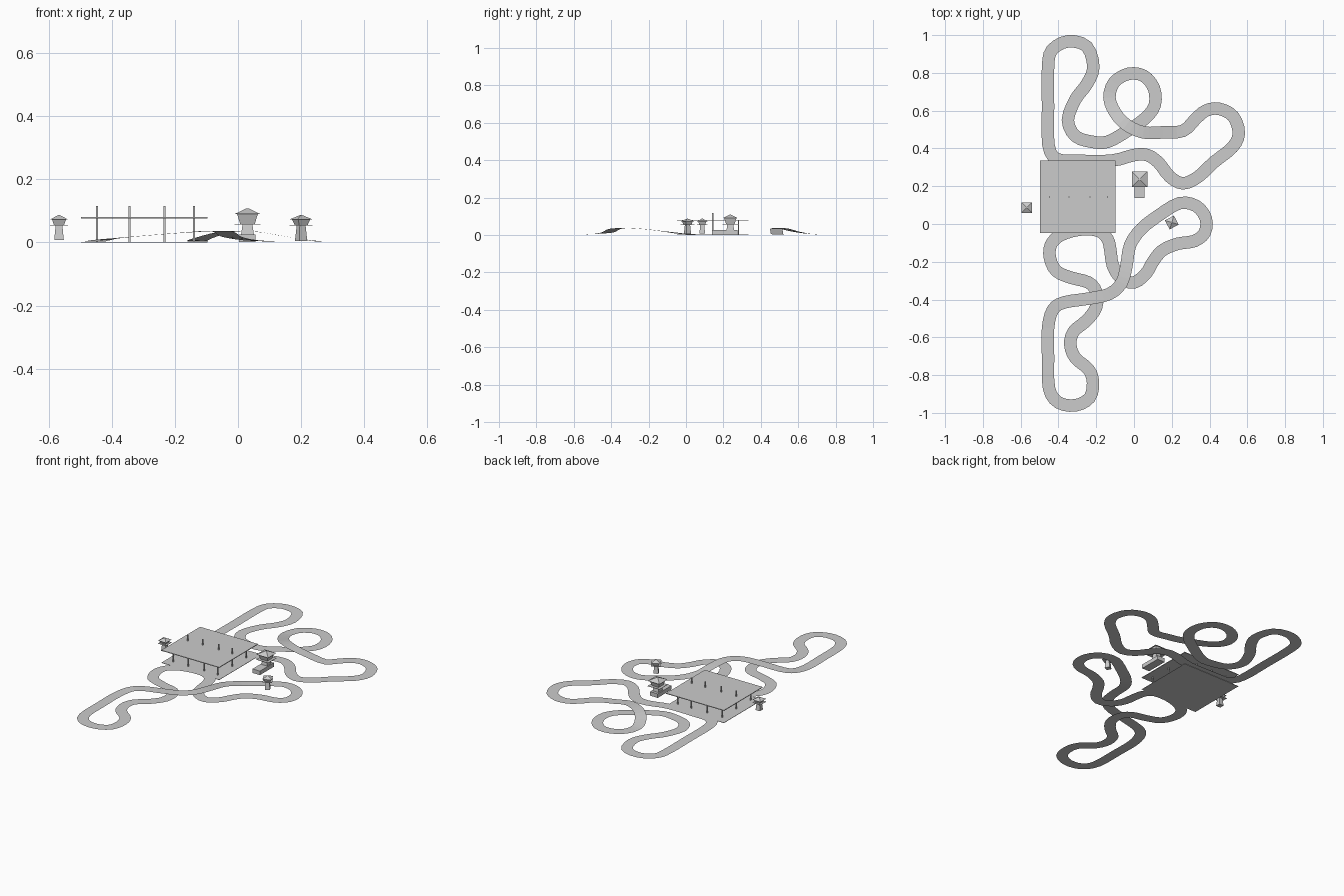
import bpy, bmesh, math
from mathutils import Vector, Matrix

if "Cube" in bpy.data.objects:
    bpy.data.objects.remove(bpy.data.objects["Cube"])

HALF_W = 0.033   # half road width
BASE_Z = 0.003   # road level on the ground


def finish(bm, name):
    me = bpy.data.meshes.new(name)
    bm.to_mesh(me)
    bm.free()
    ob = bpy.data.objects.new(name, me)
    bpy.context.collection.objects.link(ob)
    return ob


def box(name, x0, x1, y0, y1, z0, z1):
    bm = bmesh.new()
    m = Matrix.Translation(((x0 + x1) / 2, (y0 + y1) / 2, (z0 + z1) / 2)) \
        @ Matrix.Diagonal((x1 - x0, y1 - y0, z1 - z0, 1))
    bmesh.ops.create_cube(bm, size=1, matrix=m)
    return finish(bm, name)


def frustum(name, loc, z0, z1, h0, h1, turn=0):
    """Square tapered block with half widths h0 (bottom) and h1 (top)."""
    bm = bmesh.new()
    m = Matrix.Translation((loc[0], loc[1], (z0 + z1) / 2)) \
        @ Matrix.Rotation(math.radians(turn + 45), 4, 'Z')
    bmesh.ops.create_cone(bm, cap_ends=True, segments=4, radius1=h0 * math.sqrt(2),
                          radius2=h1 * math.sqrt(2), depth=z1 - z0, matrix=m)
    return finish(bm, name)


def road(name, pts, steps=3):
    """Closed flat ribbon along a smooth path; a third value lifts the point."""
    p = [Vector((q[0], q[1], BASE_Z + (q[2] if len(q) > 2 else 0))) for q in pts]
    n = len(p)
    path = []
    for i in range(n):
        a, b, c, d = p[i - 1], p[i], p[(i + 1) % n], p[(i + 2) % n]
        for k in range(steps):
            t = k / steps
            v = 0.5 * (2 * b + (c - a) * t + (2 * a - 5 * b + 4 * c - d) * t * t
                       + (3 * b - a - 3 * c + d) * t ** 3)
            v.z = max(v.z, BASE_Z)
            path.append(v)
    bm = bmesh.new()
    rows = []
    for i, v in enumerate(path):
        tan = path[(i + 1) % len(path)] - path[i - 1]
        side = Vector((-tan.y, tan.x, 0)).normalized() * HALF_W
        rows.append((bm.verts.new(v + side), bm.verts.new(v - side)))
    for i, (l, r) in enumerate(rows):
        l0, r0 = rows[i - 1]
        bm.faces.new((l0, r0, r, l))
    return finish(bm, name)


# north circuit, with its overpass
road("north_road", [
    (-.453, .42), (-.455, .62), (-.455, .83), (-.435, .92), (-.35, .967), (-.25, .94),
    (-.215, .83), (-.25, .74), (-.31, .66), (-.35, .55), (-.31, .465), (-.22, .435),
    (-.14, .435), (-.04, .49), (.06, .56), (.11, .63), (.105, .72), (.05, .785),
    (-.03, .795), (-.105, .75), (-.13, .67, .002), (-.10, .59, .014), (-.04, .525, .03),
    (.05, .485, .032), (.15, .485, .016), (.26, .493), (.325, .555), (.38, .60),
    (.45, .61), (.525, .57), (.555, .48), (.52, .405), (.42, .325), (.34, .25),
    (.26, .215), (.19, .25), (.13, .325), (.07, .365), (0, .365), (-.12, .335),
    (-.3, .335), (-.41, .345)])

# south circuit, with its overpass
road("south_road", [
    (-.14, -.08), (-.19, -.035), (-.29, -.03), (-.39, -.06), (-.44, -.11), (-.445, -.18),
    (-.41, -.25), (-.33, -.285), (-.24, -.31), (-.20, -.36), (-.20, -.44), (-.25, -.51),
    (-.32, -.57), (-.337, -.64), (-.31, -.71), (-.24, -.77), (-.217, -.84), (-.235, -.92),
    (-.31, -.96), (-.40, -.945), (-.45, -.87), (-.455, -.70), (-.455, -.55),
    (-.43, -.455, .005), (-.37, -.415, .012), (-.24, -.395, .023), (-.13, -.37, .031),
    (-.065, -.31, .034), (-.04, -.22, .028), (-.02, -.11, .015), (.04, -.025, .004),
    (.13, .045), (.24, .11), (.33, .095), (.38, .03), (.375, -.045), (.32, -.09),
    (.23, -.105), (.15, -.14), (.10, -.20), (.065, -.26), (0, -.31), (-.07, -.285),
    (-.112, -.22), (-.125, -.14)])

# covered station: floor, canopy and three rows of posts
box("station_floor", -.497, -.097, -.047, .335, 0, .002)
box("station_canopy", -.497, -.097, -.047, .335, .076, .080)
for y, top in ((0, .077), (.143, .116), (.28, .077)):
    for x in (-.447, -.344, -.233, -.14):
        box("canopy_post", x - .003, x + .003, y - .003, y + .003, .001, top)


# lookout towers: shaft, balcony, flared cabin, pyramid roof
def tower(name, loc, z0, deck, eave, top, half, turn=0):
    frustum(name + "_shaft", loc, z0, deck, half * .54, half * .38, turn)
    frustum(name + "_balcony", loc, deck - .001, deck + .001, half, half, turn)
    frustum(name + "_cabin", loc, deck, eave, half * .56, half * .8, turn)
    frustum(name + "_roof", loc, eave, top, half, half * .08, turn)


tower("west_tower", (-.567, .087), .008, .055, .073, .087, .028)
tower("east_tower", (.20, .008), .004, .055, .073, .087, .027, 28)
tower("main_tower", (.03, .237), .012, .058, .09, .108, .041)
box("main_tower_house", .003, .055, .138, .275, .001, .026)
